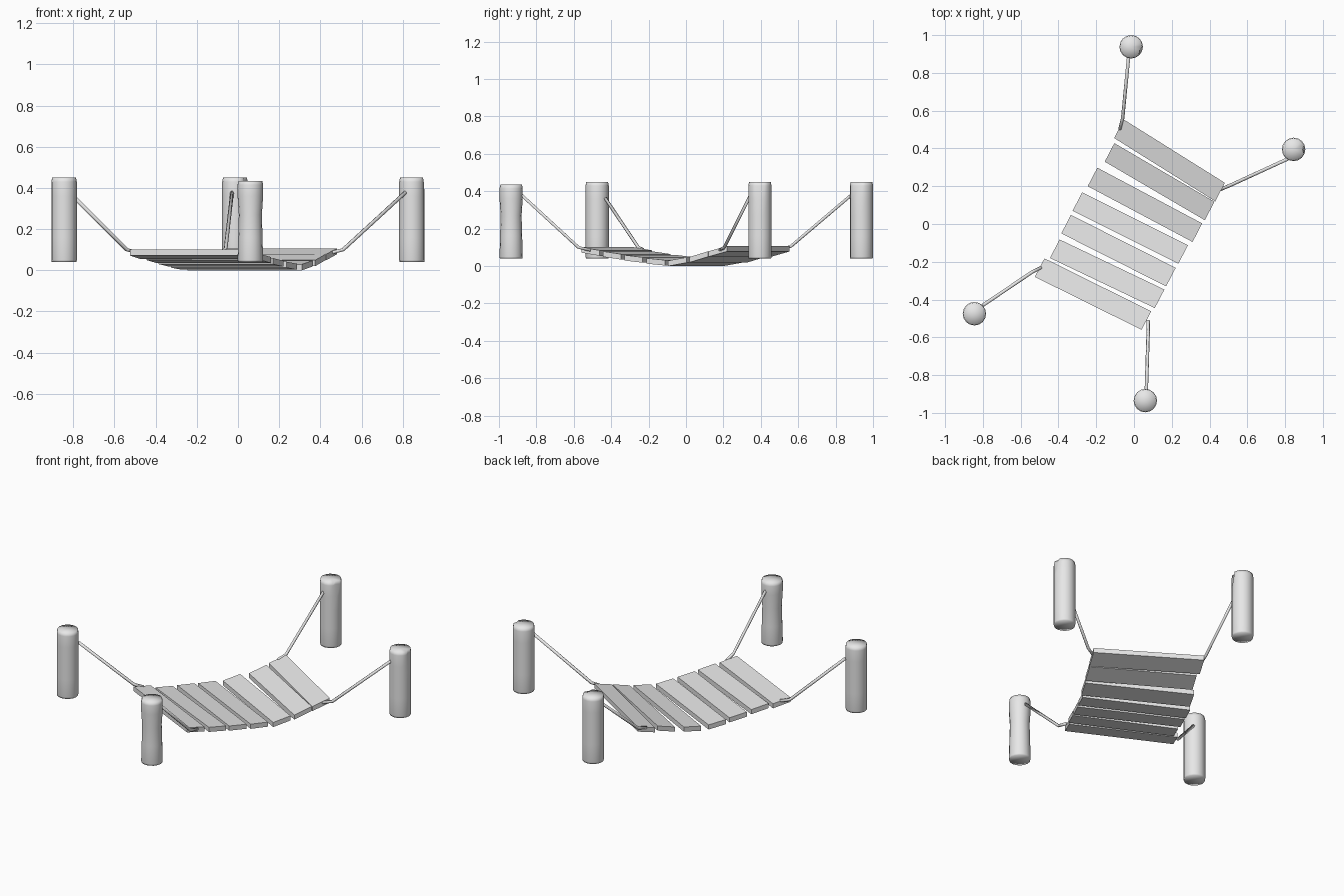
import bpy, bmesh, math
from mathutils import Vector

cube = bpy.data.objects.get("Cube")
if cube:
    bpy.data.objects.remove(cube, do_unlink=True)

grey = bpy.data.materials.new("plain_grey")
grey.use_nodes = True
grey.diffuse_color = (0.8, 0.8, 0.8, 1)
grey.node_tree.nodes["Principled BSDF"].inputs["Base Color"].default_value = (0.8, 0.8, 0.8, 1)


def finish(bm, name, smooth=False):
    bmesh.ops.recalc_face_normals(bm, faces=bm.faces)
    for face in bm.faces:
        face.smooth = smooth
    mesh = bpy.data.meshes.new(name)
    bm.to_mesh(mesh)
    bm.free()
    mesh.materials.append(grey)
    obj = bpy.data.objects.new(name, mesh)
    bpy.context.collection.objects.link(obj)
    return obj


def skin(bm, rings):
    """Join rings of vertices and fan both ends closed."""
    count = len(rings[0])
    for low, high in zip(rings, rings[1:]):
        for i in range(count):
            j = (i + 1) % count
            bm.faces.new((low[i], low[j], high[j], high[i]))
    for ring in (rings[0], rings[-1]):
        centre = sum((v.co for v in ring), Vector()) / count
        hub = bm.verts.new(centre)
        for i in range(count):
            bm.faces.new((ring[i], ring[(i + 1) % count], hub))


def post(name, x, y, height, waist=0.0, notch=None):
    bm = bmesh.new()
    sides = 16
    profile = [(0.04, 0.06), (0.05, 0.062), (0.16, 0.062 - waist / 2),
               (0.27, 0.062 - waist), (0.36, 0.062), (height - 0.02, 0.062), (height, 0.058)]
    rings = []
    for z, r in profile:
        ring = []
        for i in range(sides):
            a = math.tau * i / sides
            # worn dent in the upper rim
            k = 0.8 if notch == i and z > 0.4 else 1
            ring.append(bm.verts.new((x + r * k * math.cos(a), y + r * k * math.sin(a), z)))
        rings.append(ring)
    skin(bm, rings)
    finish(bm, name, True)


def rope(name, points, radius=0.009):
    bm = bmesh.new()
    points = [Vector(p) for p in points]
    rings = []
    for i, p in enumerate(points):
        along = (points[min(i + 1, len(points) - 1)] - points[max(i - 1, 0)]).normalized()
        side = along.cross(Vector((0, 0, 1))).normalized()
        up = side.cross(along)
        rings.append([bm.verts.new(p + radius * (math.cos(a) * side + math.sin(a) * up))
                      for a in (math.tau * k / 6 for k in range(6))])
    skin(bm, rings)
    finish(bm, name, True)


# posts
post("back_post", -0.015, 0.938, 0.45, notch=15)
post("left_post", 0.845, 0.395, 0.45, notch=0)
post("right_post", -0.845, -0.475, 0.45)
post("front_post", 0.06, -0.935, 0.435, waist=0.006)

# planks: front edge ends, then underside height at the front and back edges
planks = [
    (-0.525, -0.28, 0.04, -0.56, 0.072, 0.055),
    (-0.445, -0.18, 0.11, -0.445, 0.05, 0.035),
    (-0.385, -0.05, 0.17, -0.33, 0.03, 0.018),
    (-0.325, 0.07, 0.235, -0.21, 0.013, 0.003),
    (-0.245, 0.20, 0.31, -0.095, 0.0, 0.018),
    (-0.155, 0.33, 0.375, 0.02, 0.02, 0.05),
    (-0.105, 0.455, 0.43, 0.12, 0.05, 0.078),
]
for n, (lx, ly, rx, ry, front, back) in enumerate(planks, 1):
    bm = bmesh.new()
    dx, dy = 0.051, 0.098
    layers = []
    for t in (0, 0.029):
        layers.append([bm.verts.new(c) for c in (
            (lx, ly, front + t), (rx, ry, front + t),
            (rx + dx, ry + dy, back + t), (lx + dx, ly + dy, back + t))])
    low, high = layers
    bm.faces.new(low)
    bm.faces.new(high)
    for i in range(4):
        j = (i + 1) % 4
        bm.faces.new((low[i], low[j], high[j], high[i]))
    finish(bm, f"plank_{n}")

# ropes from the deck corners to the posts
rope("back_rope", [(-0.075, 0.5, 0.09), (-0.06, 0.56, 0.105), (-0.028, 0.89, 0.385)])
rope("left_rope", [(0.45, 0.18, 0.085), (0.51, 0.205, 0.1), (0.815, 0.345, 0.38)])
rope("right_rope", [(-0.49, -0.23, 0.088), (-0.54, -0.255, 0.1), (-0.8, -0.43, 0.36)])
rope("front_rope", [(0.075, -0.51, 0.085), (0.075, -0.575, 0.1), (0.065, -0.885, 0.385)])
